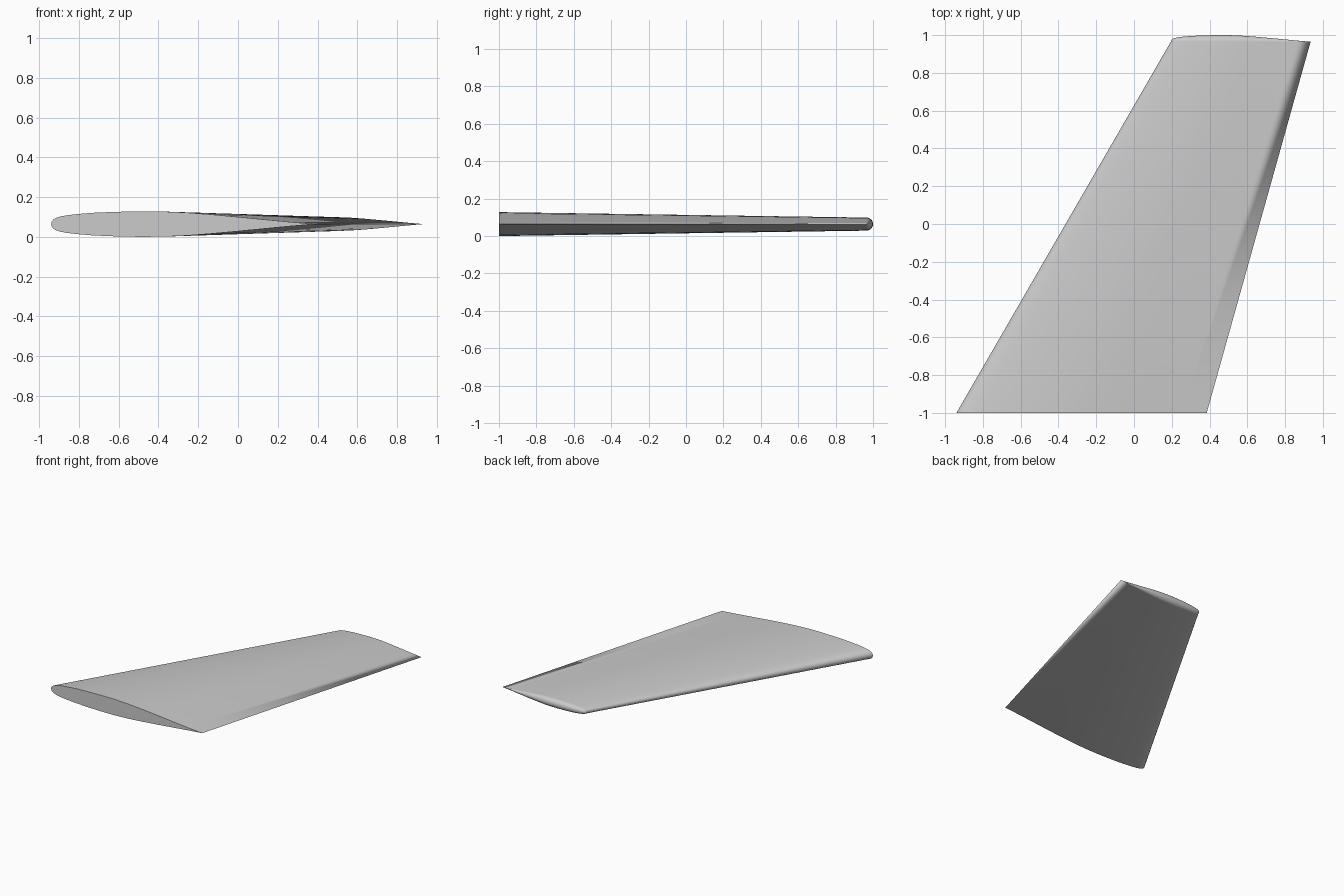
import bpy, bmesh, math

cube = bpy.data.objects.get("Cube")
if cube:
    bpy.data.objects.remove(cube)

# Half aerofoil: chord fraction, share of the greatest half thickness
PROFILE = [(0, 0), (.002, .18), (.008, .36), (.02, .5), (.035, .6), (.06, .69),
           (.1, .79), (.16, .89), (.24, .96), (.33, 1), (.42, .99), (.51, .91),
           (.6, .77), (.7, .58), (.8, .38), (.9, .18), (1, 0)]
MID_Z = .064
TIP_Y = .965


def add_ring(bm, lead, trail, half, y, bulge=0.0):
    """Closed aerofoil loop; bulge turns the half thickness outwards."""
    loop = [(t, h) for t, h in PROFILE] + [(t, -h) for t, h in PROFILE[-2:0:-1]]
    ring = []
    for t, h in loop:
        x = lead + t * (trail - lead)
        ring.append(bm.verts.new((x, y + abs(h) * half * math.sin(bulge),
                                  MID_Z + h * half * math.cos(bulge))))
    return ring


bm = bmesh.new()

# Tapered, swept panel followed by the rounded tip
rings = [add_ring(bm, -.94, .385, .064, -1)]
steps = 8
for i in range(steps + 1):
    rings.append(add_ring(bm, .195, .935, .035, TIP_Y, i / steps * math.pi / 2))
bm.faces.new(rings[0])
for a, b in zip(rings, rings[1:]):
    for i in range(len(a)):
        j = (i + 1) % len(a)
        bm.faces.new((a[i], a[j], b[j], b[i]))
bmesh.ops.remove_doubles(bm, verts=bm.verts, dist=.00005)
bmesh.ops.recalc_face_normals(bm, faces=bm.faces)

mesh = bpy.data.meshes.new("wing")
bm.to_mesh(mesh)
bm.free()
wing = bpy.data.objects.new("wing", mesh)
bpy.context.collection.objects.link(wing)

# Plain grey finish
grey = bpy.data.materials.new("light grey")
grey.use_nodes = True
colour = (.6, .6, .6, 1)
grey.diffuse_color = colour
grey.node_tree.nodes["Principled BSDF"].inputs["Base Color"].default_value = colour
mesh.materials.append(grey)

bpy.ops.object.select_all(action='DESELECT')
wing.select_set(True)
bpy.context.view_layer.objects.active = wing
bpy.ops.object.shade_smooth_by_angle(angle=math.radians(35))
